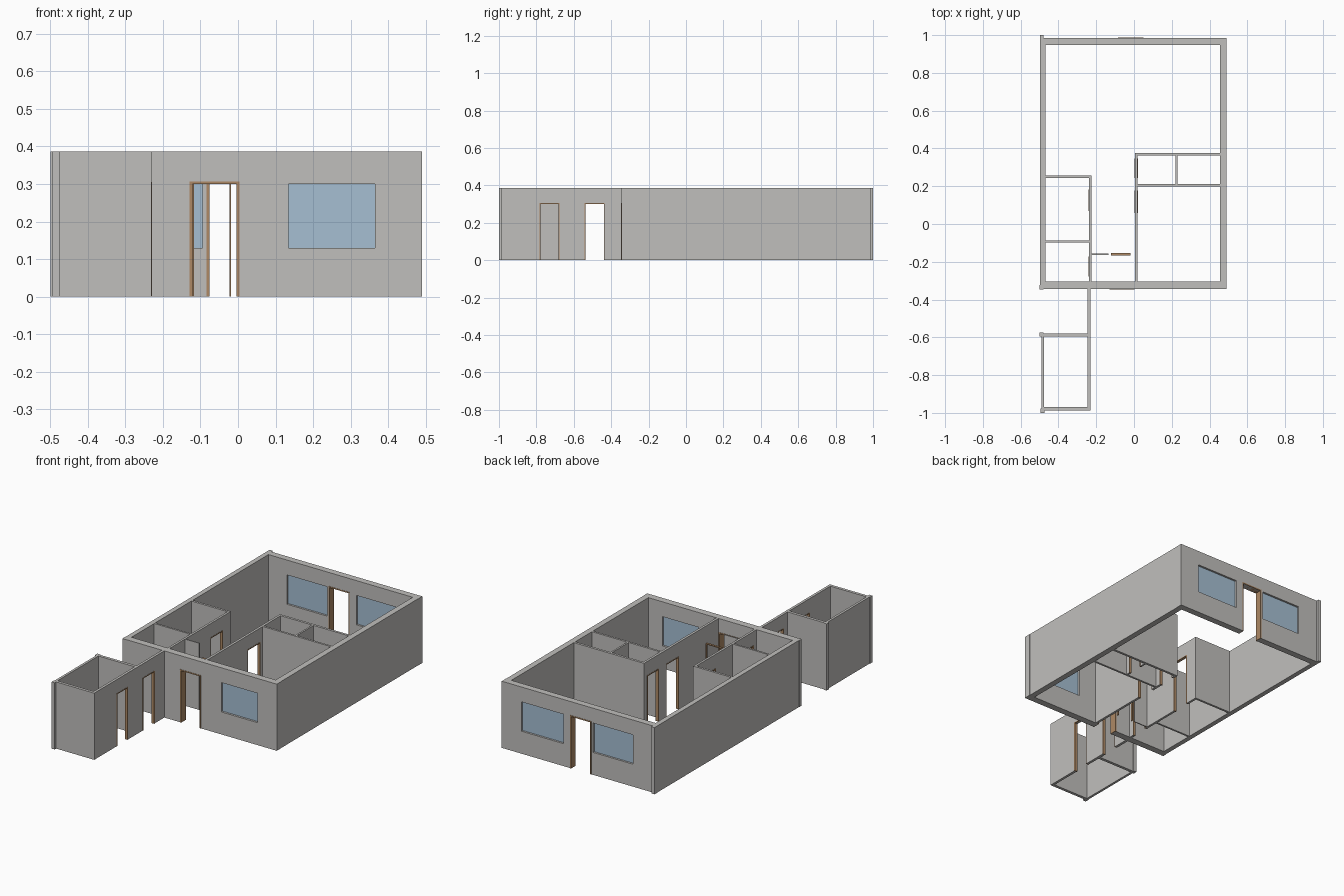
import bpy
import bmesh
from mathutils import Vector

cube = bpy.data.objects.get("Cube")
if cube:
    bpy.data.objects.remove(cube, do_unlink=True)

H = 0.386      # wall height
HEAD = 0.3     # top of doors and windows
SILL = 0.13    # bottom of windows


def material(name, rgb):
    m = bpy.data.materials.new(name)
    m.use_nodes = True
    m.diffuse_color = (*rgb, 1)
    m.node_tree.nodes["Principled BSDF"].inputs["Base Color"].default_value = (*rgb, 1)
    return m


PLASTER = material("grey plaster", (0.53, 0.52, 0.505))
GLASS = material("pale blue glass", (0.38, 0.52, 0.65))
WOOD = material("brown wood", (0.42, 0.25, 0.13))


def panel(name, axis, start, end, low, high, centre, thick, mat, holes=()):
    """Upright slab along x or y with rectangular holes (start, end, low, high)."""
    def point(u, z, side):
        w = centre + side * thick / 2
        return Vector((u, w, z)) if axis == "x" else Vector((w, u, z))

    us = sorted({start, end, *(u for h in holes for u in h[:2])})
    zs = sorted({low, high, *(z for h in holes for z in h[2:])})
    bm = bmesh.new()
    for u0, u1 in zip(us, us[1:]):
        for z0, z1 in zip(zs, zs[1:]):
            um, zm = (u0 + u1) / 2, (z0 + z1) / 2
            if any(a < um < b and c < zm < d for a, b, c, d in holes):
                continue
            corners = ((u0, z0), (u1, z0), (u1, z1), (u0, z1))
            bm.faces.new([bm.verts.new(point(u, z, -1)) for u, z in corners])
    bmesh.ops.remove_doubles(bm, verts=bm.verts, dist=1e-5)
    # thicken the sheet into a closed solid
    back = bmesh.ops.extrude_face_region(bm, geom=bm.faces[:], use_keep_orig=True)
    moved = [v for v in back["geom"] if isinstance(v, bmesh.types.BMVert)]
    bmesh.ops.translate(bm, verts=moved, vec=point(0, 0, 1) - point(0, 0, -1))
    bmesh.ops.recalc_face_normals(bm, faces=bm.faces[:])
    mesh = bpy.data.meshes.new(name)
    bm.to_mesh(mesh)
    bm.free()
    mesh.materials.append(mat)
    obj = bpy.data.objects.new(name, mesh)
    bpy.context.collection.objects.link(obj)
    return obj


def door_frame(name, axis, a, b, centre, depth, rim):
    panel(name, axis, a, b, 0, HEAD + rim, centre, depth, WOOD,
          [(a + rim, b - rim, 0, HEAD)])


def wall(name, axis, start, end, centre, thick, doors=(), windows=(), rim=0.005):
    holes = [(a, b, 0, HEAD) for a, b in doors] + [(a, b, SILL, HEAD) for a, b in windows]
    panel(name, axis, start, end, 0, H, centre, thick, PLASTER, holes)
    for i, (a, b) in enumerate(doors, 1):
        door_frame(f"{name}_door_frame_{i}", axis, a - rim / 2, b + rim / 2,
                   centre, thick + 0.003, rim)
    for i, (a, b) in enumerate(windows, 1):
        panel(f"{name}_window_{i}", axis, a, b, SILL, HEAD, centre, thick * 0.4, GLASS)


# Thick outer shell
wall("front_wall", "x", -0.495, 0.49, -0.325, 0.04,
     doors=[(-0.125, 0.0)], windows=[(0.135, 0.365)], rim=0.007)
wall("back_wall", "x", -0.49, 0.49, 0.967, 0.038,
     doors=[(-0.08, 0.048)], windows=[(-0.35, -0.095), (0.095, 0.365)], rim=0.007)
wall("right_side_wall", "y", -0.345, 0.985, -0.483, 0.028)
wall("left_side_wall", "y", -0.345, 0.985, 0.472, 0.034)

# Long spine wall, running out to the annex
wall("spine_wall", "y", -0.345, 0.25, -0.232, 0.013,
     doors=[(-0.275, -0.175), (0.072, 0.18)])
wall("annex_spine_wall", "y", -0.98, -0.345, -0.238, 0.015,
     doors=[(-0.78, -0.68), (-0.54, -0.437)])

# Rooms beside the spine wall
wall("bedroom_back_wall", "x", -0.475, -0.226, 0.25, 0.013)
wall("bathroom_wall", "x", -0.475, -0.232, -0.092, 0.011)

# Annex room
wall("annex_outer_wall", "y", -0.985, -0.58, -0.484, 0.014)
wall("annex_front_wall", "x", -0.49, -0.23, -0.978, 0.017)
wall("annex_back_wall", "x", -0.495, -0.23, -0.587, 0.017)

# Rooms on the other side of the hall
wall("hall_wall", "y", -0.31, 0.375, 0.012, 0.014,
     doors=[(0.06, 0.175), (0.245, 0.345)])
wall("closet_back_wall", "x", 0.006, 0.46, 0.37, 0.014)
wall("closet_front_wall", "x", 0.012, 0.46, 0.205, 0.012)
wall("closet_divider", "y", 0.205, 0.37, 0.225, 0.01, doors=[(0.235, 0.325)])

# Vestibule stub and free-standing inner frame
wall("vestibule_stub_wall", "x", -0.23, -0.135, -0.16, 0.006)
door_frame("vestibule_door_frame", "x", -0.122, -0.018, -0.16, 0.012, 0.005)

# Slightly proud corner posts
for name, x, y in (("shell_back_corner", -0.488, 0.989),
                   ("shell_front_corner", -0.489, -0.335),
                   ("annex_front_corner", -0.484, -0.989),
                   ("annex_back_corner", -0.489, -0.585)):
    panel(name, "x", x - 0.01, x + 0.01, 0, H, y, 0.022, PLASTER)
